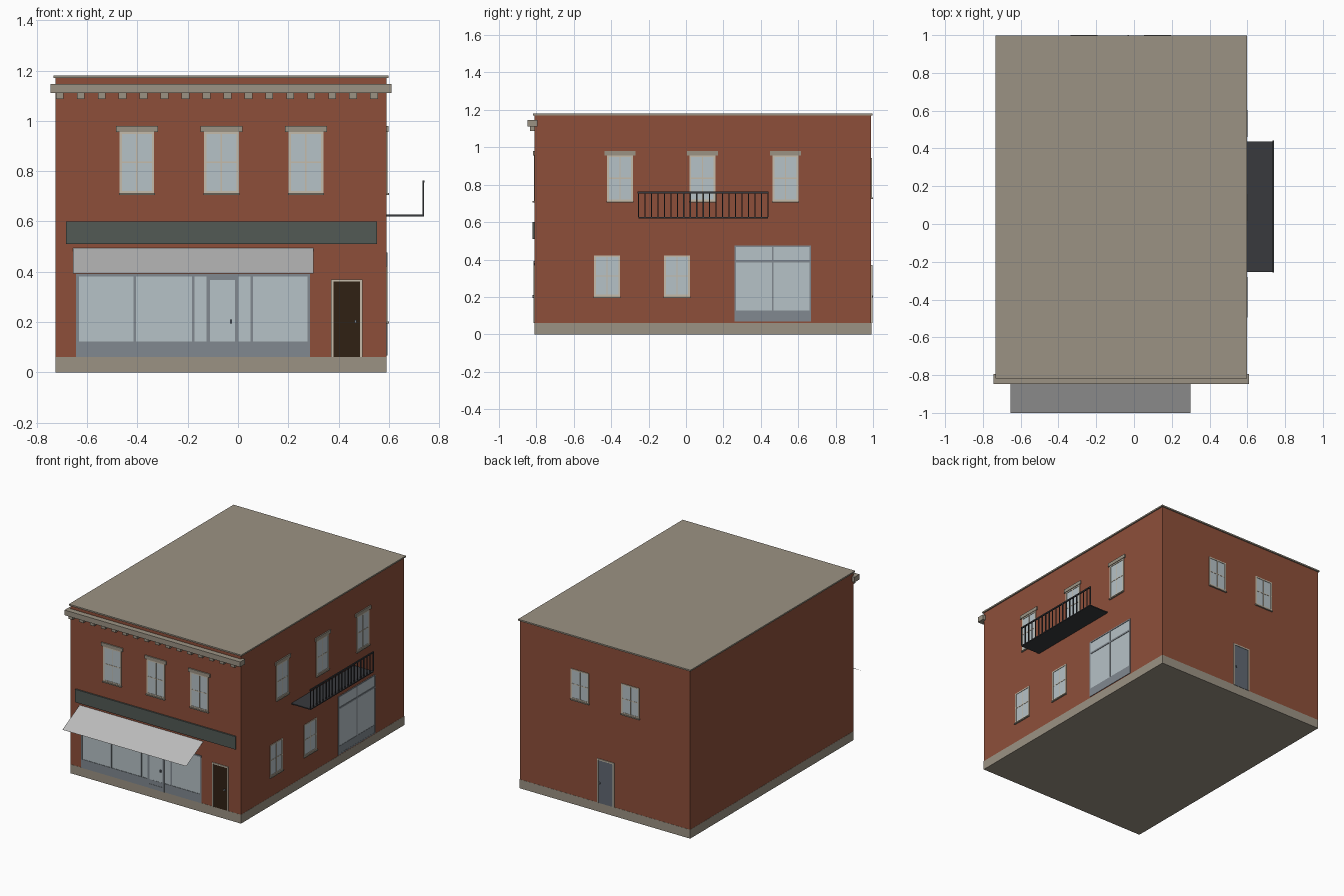
import bpy, bmesh
from mathutils import Vector

if "Cube" in bpy.data.objects:
    bpy.data.objects.remove(bpy.data.objects["Cube"])

X0, X1, Y0, Y1, H = -0.725, 0.59, -0.81, 0.99, 1.18


def mat(name, r, g, b):
    m = bpy.data.materials.new(name)
    m.diffuse_color = (r, g, b, 1)
    m.use_nodes = True
    m.node_tree.nodes["Principled BSDF"].inputs["Base Color"].default_value = m.diffuse_color
    return m


BRICK = mat("brick", 0.27, 0.078, 0.042)
STONE = mat("stone", 0.33, 0.29, 0.23)
TRIM = mat("cream_trim", 0.56, 0.50, 0.40)
GLASS = mat("glass", 0.47, 0.54, 0.57)
METAL = mat("shop_metal", 0.22, 0.25, 0.28)
SLATE = mat("slate_door", 0.12, 0.14, 0.17)
WOOD = mat("dark_wood", 0.03, 0.015, 0.007)
SIGN = mat("sign_green", 0.085, 0.1, 0.09)
IRON = mat("black_iron", 0.04, 0.042, 0.047)
CANVAS = mat("awning_canvas", 0.5, 0.5, 0.5)

# Each wall maps (u along wall, z, d outward) to world space
WALLS = {
    "front": lambda u, z, d: Vector((u, Y0 - d, z)),
    "right": lambda u, z, d: Vector((X1 + d, u, z)),
    "back": lambda u, z, d: Vector((u, Y1 + d, z)),
    "world": lambda u, z, d: Vector((u, d, z)),
}


def part(name, wall, boxes, material):
    """One object made of boxes (u0, u1, z0, z1, d0, d1) on a wall."""
    bm = bmesh.new()
    f = WALLS[wall]
    for u0, u1, z0, z1, d0, d1 in boxes:
        a, b = f(u0, z0, d0), f(u1, z1, d1)
        cube = bmesh.ops.create_cube(bm, size=1)["verts"]
        for v in cube:
            v.co = Vector([(a[i] + b[i]) / 2 + v.co[i] * abs(b[i] - a[i]) for i in range(3)])
    me = bpy.data.meshes.new(name)
    bm.to_mesh(me)
    bm.free()
    me.materials.append(material)
    ob = bpy.data.objects.new(name, me)
    bpy.context.collection.objects.link(ob)
    return ob


def border(u0, u1, z0, z1, w, d, bottom=True):
    """Boxes framing a rectangle."""
    r = [(u0, u0 + w, z0, z1, 0, d), (u1 - w, u1, z0, z1, 0, d),
         (u0 + w, u1 - w, z1 - w, z1, 0, d)]
    if bottom:
        r.append((u0 + w, u1 - w, z0, z0 + w, 0, d))
    return r


def window(name, wall, c, z0, z1, lintel):
    h = 0.069
    u0, u1, zm = c - h, c + h, (z0 + z1) / 2
    part(name + "_frame", wall, border(u0, u1, z0, z1, 0.009, 0.004), TRIM)
    part(name + "_glass", wall, [(u0 + 0.009, u1 - 0.009, z0 + 0.009, z1 - 0.009, 0, 0.001)], GLASS)
    part(name + "_muntins", wall,
         [(c - 0.003, c + 0.003, z0 + 0.009, z1 - 0.009, 0, 0.003),
          (u0 + 0.009, u1 - 0.009, zm - 0.003, zm + 0.003, 0, 0.0025)], TRIM)
    part(name + "_sill", wall, [(u0 - 0.003, u1 + 0.003, z0 - 0.008, z0, 0, 0.01)], STONE)
    if lintel:
        part(name + "_lintel", wall, [(c - 0.083, c + 0.083, z1, z1 + 0.024, 0, 0.008)], STONE)


def door(name, wall, u0, u1, z1, knob_u, material):
    part(name + "_casing", wall, border(u0, u1, 0.062, z1, 0.009, 0.006, False), TRIM)
    part(name + "_leaf", wall, [(u0 + 0.009, u1 - 0.009, 0.062, z1 - 0.009, 0, 0.003)], material)
    part(name + "_knob", wall, [(knob_u - 0.004, knob_u + 0.004, 0.197, 0.209, 0.003, 0.01)], METAL)


# Building mass, plinth and roof slab
part("brick_walls", "world", [(X0, X1, 0.062, 1.17, Y0, Y1)], BRICK)
part("plinth", "world", [(X0 - 0.001, X1 + 0.001, 0, 0.062, Y0 - 0.001, Y1 + 0.001)], STONE)
part("roof_cap", "world", [(X0 - 0.008, X1 + 0.008, 1.17, H, Y0 - 0.008, Y1 + 0.008)], STONE)

# Cornice with dentils
part("cornice", "world", [(-0.745, 0.61, 1.111, 1.147, -0.848, -0.795)], STONE)
part("dentils", "front", [(-0.724 + i * 0.0833, -0.693 + i * 0.0833, 1.087, 1.111, 0, 0.025)
                          for i in range(16)], STONE)

# Windows
for i, c in enumerate((-0.402, -0.066, 0.270)):
    window(f"front_window_{i}", "front", c, 0.713, 0.956, True)
for i, c in enumerate((-0.353, 0.088, 0.532)):
    window(f"side_upper_window_{i}", "right", c, 0.713, 0.956, True)
for i, c in enumerate((-0.422, -0.048)):
    window(f"side_lower_window_{i}", "right", c, 0.203, 0.4225, False)
for i, c in enumerate((-0.265, 0.125)):
    window(f"back_window_{i}", "back", c, 0.733, 0.943, False)

# Plain doors
door("front_side_door", "front", 0.37, 0.494, 0.37, 0.467, WOOD)
door("back_door", "back", -0.14, -0.01, 0.37, -0.03, SLATE)

# Front shopfront: stall riser, glazing, mullions and glazed door
L, R = -0.643, 0.287
part("shop_riser", "front", [(L, R, 0.062, 0.123, 0, 0.004)], METAL)
part("shop_glass", "front", [(L, R, 0.123, 0.385, 0, 0.001)], GLASS)
part("shop_mullions", "front",
     [(u - 0.005, u + 0.005, 0.123, 0.385, 0, 0.004) for u in (L + 0.005, -0.41, -0.178, 0.055, R - 0.005)]
     + [(L, R, 0.382, 0.392, 0, 0.005)], METAL)
part("shop_door_frame", "front", border(-0.126, 0.002, 0.062, 0.382, 0.014, 0.006)
     + [(-0.112, -0.012, 0.076, 0.092, 0, 0.006)], METAL)
part("shop_door_glass", "front", [(-0.112, -0.012, 0.092, 0.368, 0, 0.003)], GLASS)
part("shop_door_handle", "front", [(-0.031, -0.023, 0.195, 0.211, 0.003, 0.012)], SLATE)

# Sign board
part("sign_board", "front", [(-0.683, 0.553, 0.51, 0.60, 0, 0.01)], SIGN)

# Awning: a single sloping sheet
bm = bmesh.new()
bm.faces.new([bm.verts.new(p) for p in
              ((-0.655, -1, 0.394), (0.30, -1, 0.394), (0.30, Y0, 0.494), (-0.655, Y0, 0.494))])
me = bpy.data.meshes.new("awning")
bm.to_mesh(me)
bm.free()
me.materials.append(CANVAS)
bpy.context.collection.objects.link(bpy.data.objects.new("awning", me))

# Side shopfront
part("side_shop_riser", "right", [(0.26, 0.668, 0.068, 0.128, 0, 0.003)], METAL)
part("side_shop_glass", "right", [(0.26, 0.668, 0.128, 0.476, 0, 0.001)], GLASS)
part("side_shop_frame", "right", border(0.26, 0.668, 0.068, 0.476, 0.008, 0.004)
     + [(0.46, 0.467, 0.128, 0.468, 0, 0.0035), (0.268, 0.66, 0.385, 0.397, 0, 0.004)], METAL)

# Balcony: floor plate and outer railing
part("balcony_floor", "right", [(-0.255, 0.438, 0.62, 0.627, 0, 0.15)], IRON)
part("balcony_rail", "right", [(-0.258, 0.441, 0.754, 0.763, 0.143, 0.151)], IRON)
part("balcony_balusters", "right",
     [(-0.257 + i * 0.0346, -0.251 + i * 0.0346, 0.627, 0.756, 0.144, 0.15) for i in range(21)], IRON)
